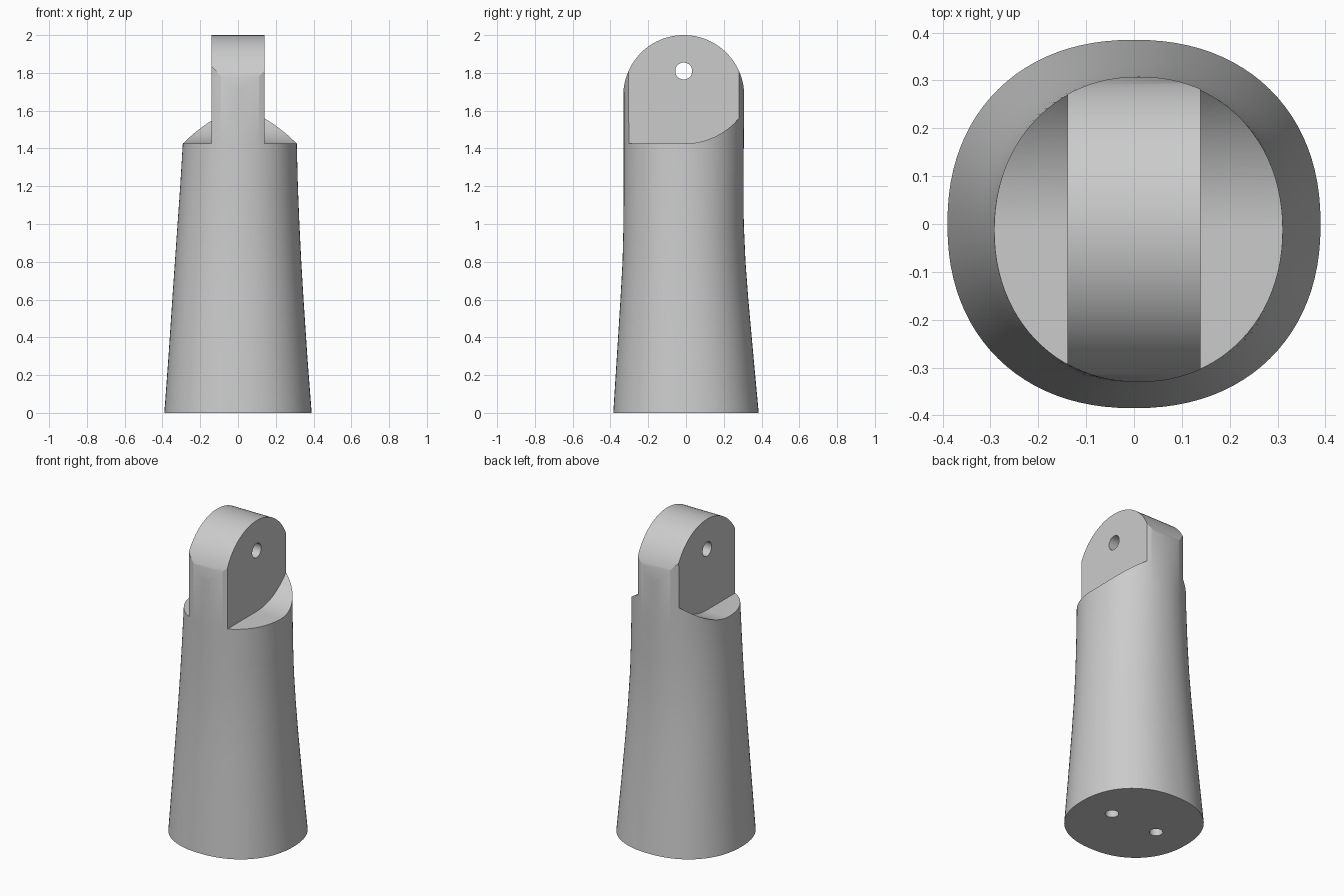
import bpy
import bmesh
from math import sin, cos, pi, radians, copysign

cube = bpy.data.objects.get("Cube")
if cube:
    bpy.data.objects.remove(cube, do_unlink=True)

grey = bpy.data.materials.new("plain grey")
grey.use_nodes = True
grey.diffuse_color = (0.6, 0.6, 0.6, 1)
grey.node_tree.nodes["Principled BSDF"].inputs["Base Color"].default_value = (0.6, 0.6, 0.6, 1)


def make_object(name, bm):
    bmesh.ops.recalc_face_normals(bm, faces=bm.faces[:])
    mesh = bpy.data.meshes.new(name)
    bm.to_mesh(mesh)
    bm.free()
    obj = bpy.data.objects.new(name, mesh)
    bpy.context.collection.objects.link(obj)
    mesh.materials.append(grey)
    return obj


def loft(name, rings):
    """Skin a stack of equal-sized rings and cap both ends."""
    bm = bmesh.new()
    loops = [[bm.verts.new(p) for p in ring] for ring in rings]
    n = len(loops[0])
    for low, high in zip(loops, loops[1:]):
        for i in range(n):
            j = (i + 1) % n
            bm.faces.new((low[i], low[j], high[j], high[i]))
    bm.faces.new(loops[0])
    bm.faces.new(loops[-1])
    return make_object(name, bm)


def prism(name, profile, x0, x1):
    """Extrude a (y, z) profile along x."""
    return loft(name, [[(x, y, z) for y, z in profile] for x in (x0, x1)])


def arc(cy, cz, r, start, end, steps):
    angles = [radians(start + (end - start) * i / steps) for i in range(steps + 1)]
    return [(cy + r * cos(a), cz + r * sin(a)) for a in angles]


def rounded_ring(z, x0, x1, y0, y1, power, n=96):
    """Slightly squared oval between the given x and y limits."""
    ring = []
    for i in range(n):
        c, s = cos(2 * pi * i / n), sin(2 * pi * i / n)
        px = copysign(abs(c) ** (2 / power), c)
        py = copysign(abs(s) ** (2 / power), s)
        ring.append(((x0 + x1) / 2 + px * (x1 - x0) / 2,
                     (y0 + y1) / 2 + py * (y1 - y0) / 2, z))
    return ring


def boolean(target, tool, operation):
    mod = target.modifiers.new("cut", 'BOOLEAN')
    mod.object, mod.operation, mod.solver = tool, operation, 'EXACT'
    bpy.context.view_layer.objects.active = target
    bpy.ops.object.modifier_apply(modifier=mod.name)
    bpy.data.objects.remove(tool, do_unlink=True)


# Tapered oval body: z, x limits, y limits, squareness
sections = [
    (0.0, -0.39, 0.39, -0.385, 0.385, 2.2),
    (0.3, -0.368, 0.367, -0.366, 0.357, 2.18),
    (0.6, -0.348, 0.347, -0.347, 0.33, 2.15),
    (0.8, -0.334, 0.335, -0.336, 0.315, 2.13),
    (1.0, -0.32, 0.325, -0.331, 0.306, 2.1),
    (1.2, -0.306, 0.317, -0.33, 0.304, 2.1),
    (1.43, -0.292, 0.311, -0.33, 0.306, 2.1),
    (2.1, -0.288, 0.311, -0.331, 0.311, 2.1),
]
body = loft("tapered_body", [rounded_ring(*s) for s in sections])

# Rounded top of the tab
pivot_y, pivot_z = -0.012, 1.81
dome = arc(pivot_y, 1.68, 0.32, 0, 180, 48)
dome = [(0.5, -0.1), (0.5, 1.68)] + dome + [(-0.5, 1.68), (-0.5, -0.1)]
boolean(body, prism("dome_cutter", dome, -0.6, 0.6), 'INTERSECT')

# Side notches: flat floor in front, concave ramp behind
notch = [(-0.6, 2.3), (-0.6, 1.425)] + arc(pivot_y, pivot_z, 0.385, -90, -10, 30) + [(0.6, 1.8), (0.6, 2.3)]
for side in (-1, 1):
    boolean(body, prism("notch_cutter", notch, side * 0.139, side * 0.7), 'DIFFERENCE')

# Pivot hole through the tab
hole = arc(pivot_y, pivot_z, 0.045, 0, 348.75, 31)
boolean(body, prism("pivot_cutter", hole, -0.3, 0.3), 'DIFFERENCE')

# Two blind holes in the base
for x in (-0.165, 0.165):
    circle = arc(x, 0, 0.039, 0, 348.75, 31)
    pin = loft("pin_cutter", [[(px, py, z) for px, py in circle] for z in (-0.1, 0.3)])
    boolean(body, pin, 'DIFFERENCE')

bpy.ops.object.select_all(action='DESELECT')
body.select_set(True)
bpy.context.view_layer.objects.active = body
bpy.ops.object.shade_smooth_by_angle(angle=radians(25))
